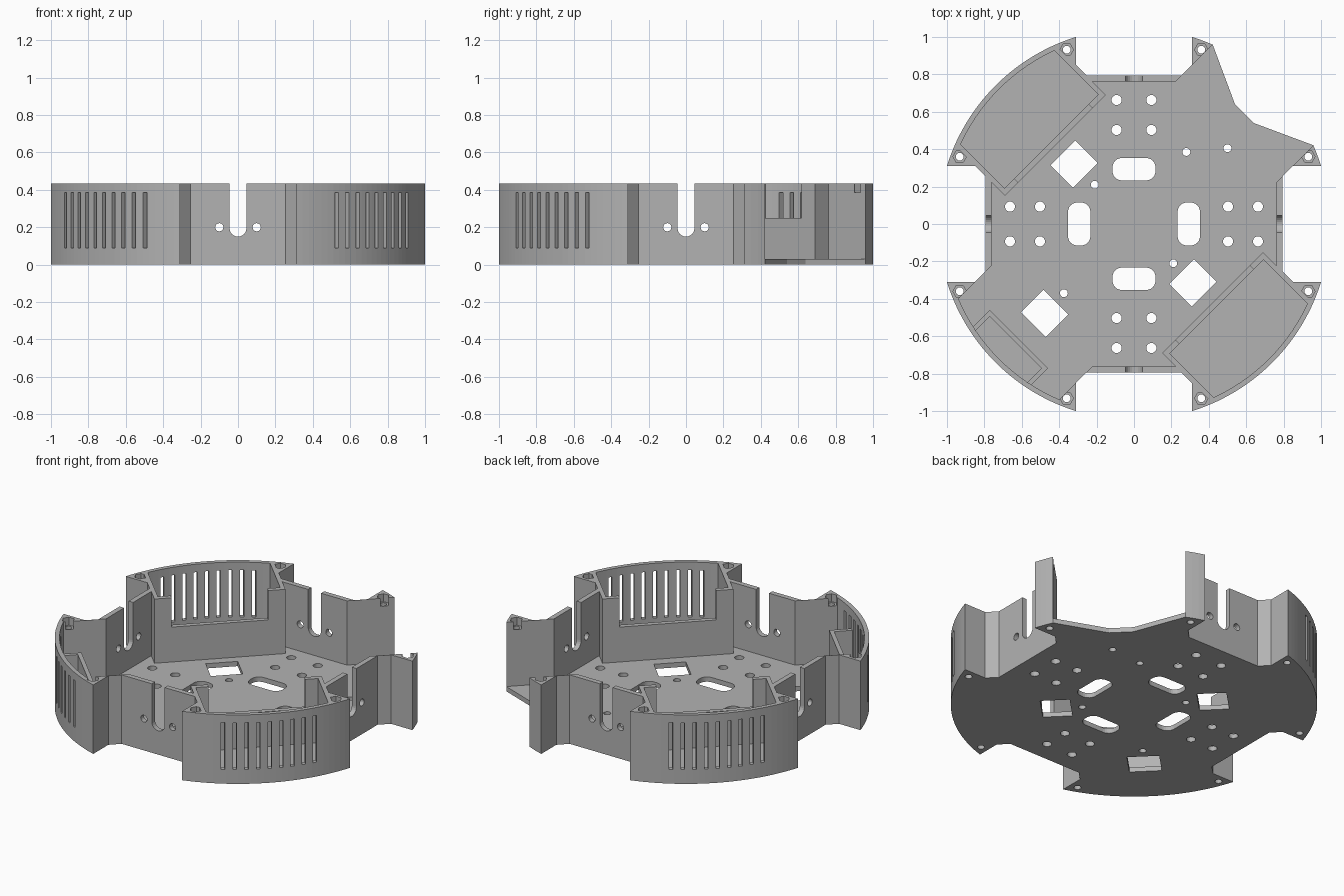
import bpy, bmesh
from math import sin, cos, pi, radians, asin, atan2, degrees
from mathutils import Matrix

if "Cube" in bpy.data.objects:
    bpy.data.objects.remove(bpy.data.objects["Cube"], do_unlink=True)

HEIGHT, FLOOR = 0.435, 0.03
R_OUT, R_IN = 1.047, 1.02
SIDE = 0.38            # half width of each corner bay
WALL_OUT, WALL_IN = 0.795, 0.763

grey = bpy.data.materials.new("plain grey")
grey.use_nodes = True
grey.diffuse_color = (0.45, 0.45, 0.45, 1)
grey.node_tree.nodes["Principled BSDF"].inputs["Base Color"].default_value = (0.45, 0.45, 0.45, 1)


def spin(deg):
    return Matrix.Rotation(radians(deg), 4, 'Z')


def bay(k):
    """Frame of corner k: local y points outward along the diagonal."""
    return spin(90 * k - 45)


def turned(points, k):
    return [tuple((spin(90 * k) @ Matrix.Translation((x, y, 0))).translation.xy) for x, y in points]


def arc(r, a0, a1, n, cx=0, cy=0):
    angles = [radians(a0 + (a1 - a0) * i / n) for i in range(n + 1)]
    return [(cx + r * cos(a), cy + r * sin(a)) for a in angles]


def disc(x, y, r, n=24):
    return arc(r, 0, 360, n, x, y)[:-1]


def rect(x0, y0, x1, y1):
    return [(x0, y0), (x1, y0), (x1, y1), (x0, y1)]


def rounded(x, y, w, h, r):
    pts = []
    for i, (sx, sy) in enumerate([(1, 1), (-1, 1), (-1, -1), (1, -1)]):
        pts += arc(r, 90 * i, 90 * i + 90, 6, x + sx * (w / 2 - r), y + sy * (h / 2 - r))
    return pts


def prism(bm, pts, z0, z1, m=Matrix()):
    low = [bm.verts.new(m @ Matrix.Translation((x, y, z0)).translation) for x, y in pts]
    top = [bm.verts.new(m @ Matrix.Translation((x, y, z1)).translation) for x, y in pts]
    bm.faces.new(low[::-1])
    bm.faces.new(top)
    for i in range(len(pts)):
        j = (i + 1) % len(pts)
        bm.faces.new((low[i], low[j], top[j], top[i]))


def make(name, prisms):
    bm = bmesh.new()
    for p in prisms:
        prism(bm, *p)
    bmesh.ops.recalc_face_normals(bm, faces=bm.faces)
    mesh = bpy.data.meshes.new(name)
    bm.to_mesh(mesh)
    bm.free()
    mesh.materials.append(grey)
    ob = bpy.data.objects.new(name, mesh)
    bpy.context.collection.objects.link(ob)
    return ob


def cut(ob, cutter):
    mod = ob.modifiers.new("cut", 'BOOLEAN')
    mod.operation, mod.solver, mod.object = 'DIFFERENCE', 'EXACT', cutter
    bpy.context.view_layer.objects.active = ob
    bpy.ops.object.modifier_apply(modifier=mod.name)


# Outlines, running round from the open corner
tip = degrees(atan2(0.31, 1.0))
swing = degrees(asin(SIDE / R_OUT))
swing_in = degrees(asin(SIDE / R_IN))
notch = [(0.31, 0.85), (0.255, WALL_OUT), (-0.255, WALL_OUT), (-0.31, 0.85)]
reach = WALL_IN - SIDE * 2 ** 0.5
outer = arc(R_OUT, 45 + swing, 90 - tip, 3)
inner = []
for k in range(4):
    outer += turned(notch, k)
    inner += turned([(reach, WALL_IN), (-reach, WALL_IN)], k)
    if k < 3:
        outer += turned(arc(R_OUT, tip, 90 - tip, 28), k + 1)
        inner += turned(arc(R_IN, 45 - swing_in, 45 + swing_in, 24), k + 1)
outer += arc(R_OUT, tip, 45 - swing, 3)

# Base plate and rim wall
floor = make("base_plate", [(outer + [(0.64, 0.54), (0.54, 0.64)], 0, FLOOR)])
wall = make("rim_wall", [(outer + inner[::-1], FLOOR, HEIGHT)])

# Two enclosed pockets with a lowered centre on the inner wall
end = [(0.28, 0.595), (SIDE, 0.595), (SIDE, 0.96), (0.355, 0.96), (0.355, 0.625), (0.28, 0.625)]
for name, k in (("back_pocket", 1), ("front_pocket", 3)):
    make(name, [
        (end, FLOOR, HEIGHT, bay(k)),
        ([(-x, y) for x, y in end], FLOOR, HEIGHT, bay(k)),
        (rect(-0.28, 0.595, 0.28, 0.625), FLOOR, 0.25, bay(k))])

# Small holder against the rim
make("small_holder", [
    ([(-0.22, 1.0), (-0.22, 0.87), (0.22, 0.87), (0.22, 1.0),
      (0.195, 1.0), (0.195, 0.895), (-0.195, 0.895), (-0.195, 1.0)], FLOOR, 0.31, bay(2))])

# Floor openings
openings = []
for k in range(4):
    for x in (-0.093, 0.093):
        for y in (0.503, 0.663):
            openings.append(turned(disc(x, y, 0.027), k))
    openings.append(turned(rounded(0, 0.293, 0.23, 0.12, 0.05), k))
for x, y in ((0.28, 0.385), (0.5, 0.405), (-0.21, 0.21), (0.21, -0.21), (-0.375, -0.37)):
    openings.append(disc(x, y, 0.021))
floor_cutter = make("floor_cutter", [(p, -0.1, 0.1) for p in openings] + [
    (rect(-0.093, c - 0.085, 0.093, c + 0.085), -0.1, 0.1, bay(k))
    for k, c in ((1, 0.453), (3, 0.446), (2, 0.676))])

# Screw holes with hexagonal nut seats in the corner posts
posts = [turned([p], k)[0] for k in range(4) for p in ((0.36, 0.932), (-0.36, 0.932))]
screw_cutter = make("screw_cutter", [(disc(x, y, 0.021, 16), -0.1, 0.5) for x, y in posts])
nut_cutter = make("nut_cutter", [(disc(x, y, 0.036, 6), 0.385, 0.5) for x, y in posts])

# Cable slots and screw holes through the four straight walls
u_shape = [(0.045, 0.6)] + arc(0.045, 0, -180, 12, 0, 0.195) + [(-0.045, 0.6)]
upright = Matrix.Rotation(pi / 2, 4, 'X')
side_cutter = make("side_cutter", [
    (shape, -0.9, -0.7, spin(90 * k) @ upright)
    for k in range(4)
    for shape in (u_shape, disc(0.1, 0.2, 0.022, 16), disc(-0.1, 0.2, 0.022, 16))])

# Rows of vent slots in the three curved walls
vents = []
for k, count in ((1, 9), (2, 10), (3, 9)):
    for i in range(count):
        u = (i - (count - 1) / 2) * 0.0667
        vents.append((rect(u - 0.011, 0.93, u + 0.011, 1.15), 0.09, 0.385, bay(k)))
vent_cutter = make("vent_cutter", vents)

for cutter in (floor_cutter, screw_cutter):
    cut(floor, cutter)
for cutter in (screw_cutter, nut_cutter, side_cutter, vent_cutter):
    cut(wall, cutter)
for cutter in (floor_cutter, screw_cutter, nut_cutter, side_cutter, vent_cutter):
    bpy.data.objects.remove(cutter, do_unlink=True)
